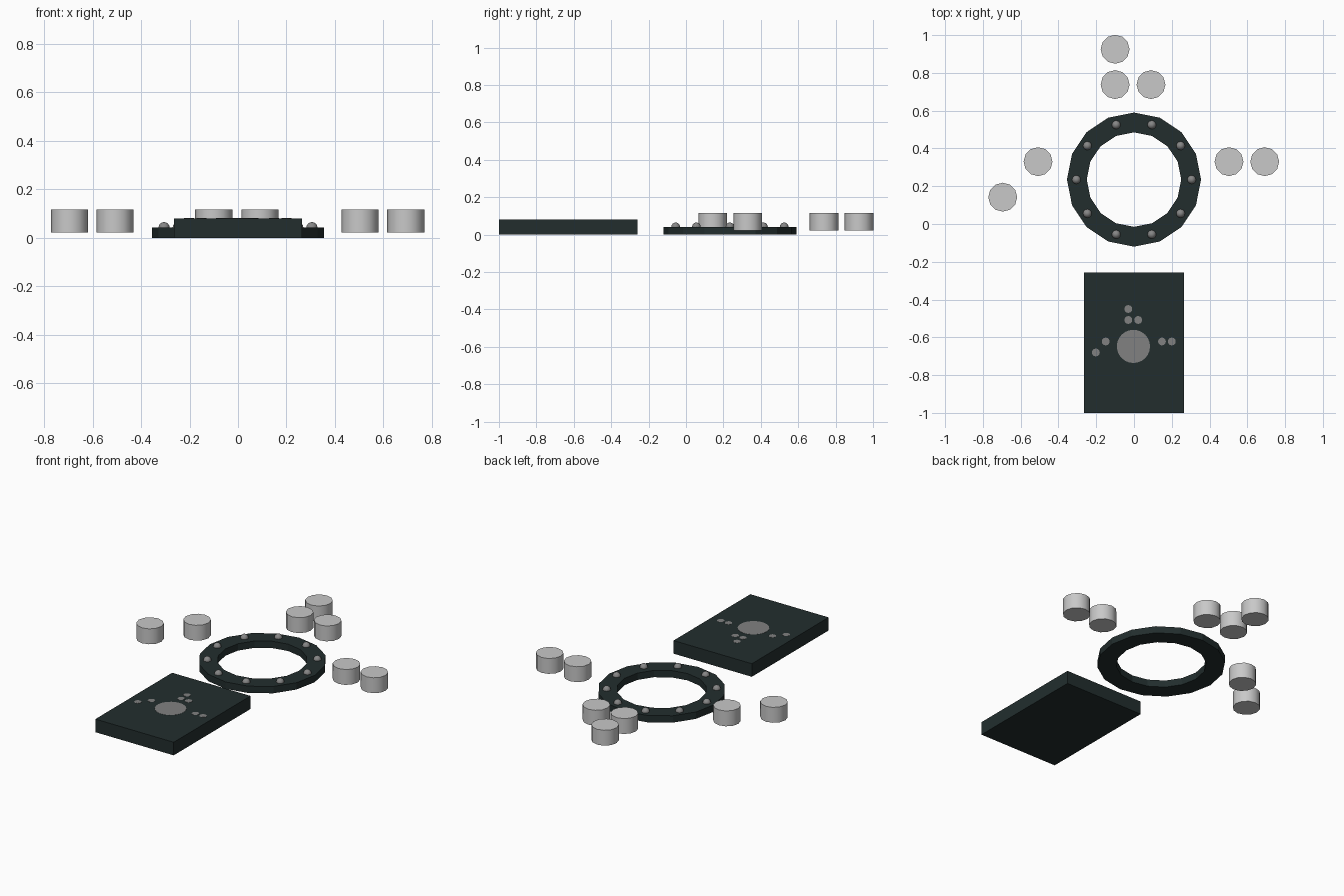
import bpy, bmesh, math
from mathutils import Vector

if "Cube" in bpy.data.objects:
    bpy.data.objects.remove(bpy.data.objects["Cube"])


def material(name, rgb):
    m = bpy.data.materials.new(name)
    m.diffuse_color = (*rgb, 1)
    m.use_nodes = True
    m.node_tree.nodes["Principled BSDF"].inputs["Base Color"].default_value = m.diffuse_color
    return m


DARK = material("dark slate", (0.016, 0.027, 0.027))
LIGHT = material("light grey", (0.58, 0.58, 0.58))
MID = material("mid grey", (0.22, 0.22, 0.22))
STUD = material("stud grey", (0.24, 0.24, 0.24))


def finish(ob, name, mat, smooth=False):
    ob.name = name
    ob.data.materials.append(mat)
    if smooth:
        bpy.ops.object.shade_smooth_by_angle(angle=math.radians(40))
    return ob


def cylinder(name, x, y, z0, z1, r, sides, mat, smooth=False):
    bpy.ops.mesh.primitive_cylinder_add(vertices=sides, radius=r, depth=z1 - z0,
                                        location=(x, y, (z0 + z1) / 2))
    return finish(bpy.context.object, name, mat, smooth)


# Flat ring with square section
RING_Y = 0.235
SIDES = 16
bm = bmesh.new()
section = [(0.355, 0), (0.355, 0.042), (0.25, 0.042), (0.25, 0)]
loops = []
for i in range(SIDES):
    a = 2 * math.pi * i / SIDES
    loops.append([bm.verts.new((r * math.cos(a), r * math.sin(a), z)) for r, z in section])
for i in range(SIDES):
    p, q = loops[i], loops[(i + 1) % SIDES]
    for j in range(4):
        k = (j + 1) % 4
        bm.faces.new((p[j], q[j], q[k], p[k]))
bmesh.ops.recalc_face_normals(bm, faces=bm.faces)
mesh = bpy.data.meshes.new("ring")
bm.to_mesh(mesh)
bm.free()
ring = bpy.data.objects.new("ring", mesh)
ring.location.y = RING_Y
bpy.context.collection.objects.link(ring)
mesh.materials.append(DARK)

# Ten round studs around the ring
for i in range(10):
    a = math.radians(36 * i)
    bpy.ops.mesh.primitive_uv_sphere_add(
        segments=12, ring_count=8, radius=0.023,
        location=(0.305 * math.cos(a), RING_Y + 0.305 * math.sin(a), 0.042))
    finish(bpy.context.object, "ring_stud", STUD, True)

# Loose buttons around the ring
for x, y in [(-0.1, 0.925), (-0.1, 0.738), (0.09, 0.738), (-0.508, 0.33),
             (-0.695, 0.142), (0.503, 0.33), (0.692, 0.33)]:
    cylinder("button", x, y, 0.022, 0.116, 0.0765, 12, LIGHT, True)

# Base plate
bpy.ops.mesh.primitive_cube_add(size=1, location=(0, -0.629, 0.04))
bpy.context.object.scale = (0.53, 0.742, 0.08)
finish(bpy.context.object, "plate", DARK)

# Printed layout on the plate: large disc and small dots
cylinder("printed_disc", -0.003, -0.648, 0.078, 0.081, 0.088, 24, MID)
for x, y in [(-0.03, -0.45), (-0.03, -0.508), (0.022, -0.508), (-0.15, -0.622),
             (-0.202, -0.68), (0.148, -0.622), (0.2, -0.622)]:
    cylinder("printed_dot", x, y, 0.078, 0.081, 0.021, 12, MID)
